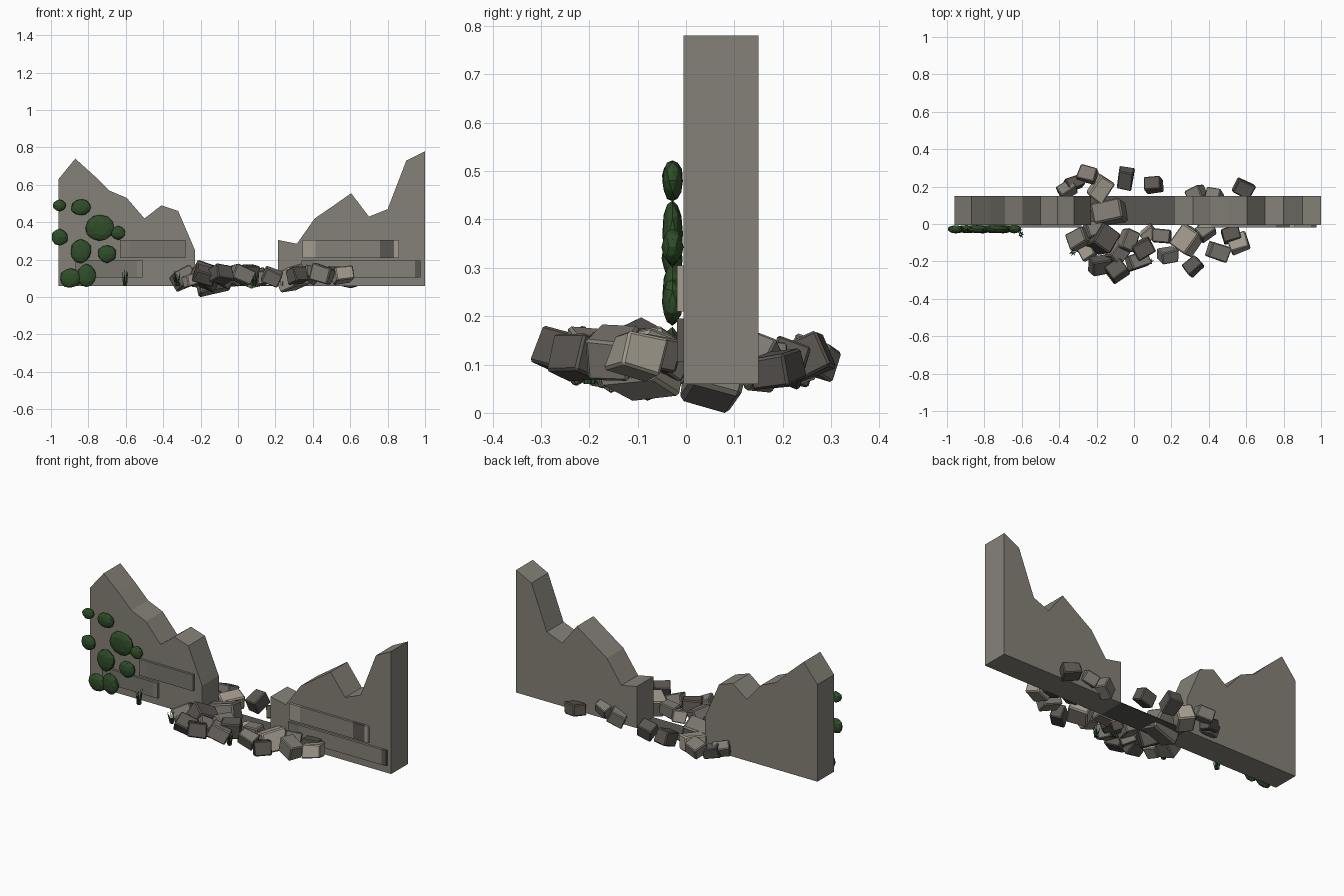
import bpy, bmesh, math, random
from mathutils import Matrix, Vector, Euler

if "Cube" in bpy.data.objects:
    bpy.data.objects.remove(bpy.data.objects["Cube"])

random.seed(7)


def material(name, rgb):
    m = bpy.data.materials.new(name)
    m.diffuse_color = (*rgb, 1)
    m.use_nodes = True
    m.node_tree.nodes["Principled BSDF"].inputs["Base Color"].default_value = m.diffuse_color
    return m


WALL = material("wall_grey", (0.235, 0.222, 0.188))
GAP = material("footing_grey", (0.10, 0.095, 0.085))
DARK = material("dark_stone", (0.105, 0.095, 0.085))
MID = material("mid_stone", (0.21, 0.195, 0.17))
LIGHT = material("pale_stone", (0.37, 0.335, 0.275))
PANEL = material("panel_grey", (0.19, 0.18, 0.155))
LEAF = material("leaf_green", (0.028, 0.075, 0.022))
GRASS = material("grass_green", (0.03, 0.085, 0.025))


def finish(name, bm, mat):
    bmesh.ops.recalc_face_normals(bm, faces=bm.faces)
    me = bpy.data.meshes.new(name)
    bm.to_mesh(me)
    bm.free()
    me.materials.append(mat)
    ob = bpy.data.objects.new(name, me)
    bpy.context.collection.objects.link(ob)
    return ob


def slab(name, profile, y0, y1, mat):
    """Extrude an x-z outline from y0 to y1."""
    bm = bmesh.new()
    f = bm.faces.new([bm.verts.new((x, y0, z)) for x, z in profile])
    ext = bmesh.ops.extrude_face_region(bm, geom=[f])
    moved = [v for v in ext["geom"] if isinstance(v, bmesh.types.BMVert)]
    bmesh.ops.translate(bm, verts=moved, vec=(0, y1 - y0, 0))
    return finish(name, bm, mat)


def plate(name, x0, x1, z0, z1, y0, y1, mat):
    return slab(name, [(x0, z0), (x1, z0), (x1, z1), (x0, z1)], y0, y1, mat)


# Broken wall halves with ragged tops, joined by a thin footing
BASE, FRONT, BACK = 0.06, -0.005, 0.15
slab("left_wall", [(-0.96, BASE), (-0.96, 0.63), (-0.87, 0.74), (-0.77, 0.65), (-0.69, 0.57),
                   (-0.595, 0.53), (-0.50, 0.42), (-0.41, 0.49), (-0.32, 0.46),
                   (-0.23, 0.25), (-0.23, BASE)], FRONT, BACK, WALL)
slab("right_wall", [(0.215, BASE), (0.215, 0.305), (0.315, 0.285), (0.41, 0.42), (0.505, 0.485),
                    (0.605, 0.555), (0.70, 0.43), (0.80, 0.47), (0.90, 0.73),
                    (1.0, 0.78), (1.0, BASE)], FRONT, BACK, WALL)
plate("gap_footing", -0.23, 0.215, BASE, BASE + 0.005, FRONT, BACK, GAP)

# Raised bands on the front, each with differently weathered sections
bands = {
    "upper_left": (0.21, 0.305, [(-0.63, -0.58, MID), (-0.58, -0.28, PANEL)]),
    "lower_left": (0.105, 0.195, [(-0.87, -0.54, PANEL), (-0.54, -0.51, WALL)]),
    "upper_right": (0.21, 0.305, [(0.345, 0.415, LIGHT), (0.415, 0.76, WALL),
                                  (0.76, 0.835, DARK), (0.835, 0.86, LIGHT)]),
    "lower_right": (0.105, 0.195, [(0.34, 0.41, PANEL), (0.41, 0.945, WALL), (0.945, 0.975, DARK)]),
}
for name, (z0, z1, sections) in bands.items():
    for i, (x0, x1, mat) in enumerate(sections):
        plate(f"{name}_band_{i}", x0, x1, z0, z1, -0.019, FRONT + 0.002, mat)


# Fallen stones: x, y, size, turn in degrees
def stone(name, x, y, size, turn, mat, floor=None):
    bm = bmesh.new()
    bmesh.ops.create_cube(bm, size=1)
    dims = Vector((1.1, random.uniform(0.75, 0.95), random.uniform(0.75, 0.95))) * size
    for v in bm.verts:
        v.co = Vector(a * b for a, b in zip(v.co, dims)) + Vector(
            random.uniform(-0.05, 0.05) * size for _ in range(3))
    bmesh.ops.bevel(bm, geom=bm.edges[:], offset=size * 0.06, segments=1, affect='EDGES')
    tilt = Euler((random.uniform(-0.5, 0.5), random.uniform(-0.45, 0.45), math.radians(turn)))
    bm.transform(Matrix.Translation((x, y, random.uniform(0.09, 0.125))) @ tilt.to_matrix().to_4x4())
    low = min(v.co.z for v in bm.verts)
    lift = (floor - low) if floor is not None else max(0, 0.025 - low)
    bmesh.ops.translate(bm, verts=bm.verts, vec=(0, 0, lift))
    finish(name, bm, mat)


stones = {
    DARK: [(-0.32, 0.22, 0.08, 20), (-0.045, 0.245, 0.09, 80), (0.105, 0.21, 0.085, 5),
           (0.585, 0.19, 0.09, -25), (-0.17, -0.08, 0.12, 60), (-0.18, -0.22, 0.10, 10),
           (-0.09, -0.25, 0.09, 35), (0.05, -0.13, 0.10, 30), (0.315, -0.225, 0.085, 40),
           (0.52, -0.06, 0.085, 15)],
    MID: [(-0.25, 0.265, 0.085, -15), (-0.36, 0.185, 0.085, 30), (0.33, 0.165, 0.085, 25),
          (0.43, 0.155, 0.075, -10), (-0.29, -0.08, 0.10, 30), (-0.03, -0.09, 0.10, 70),
          (0.15, -0.065, 0.09, -5), (0.45, -0.15, 0.095, -20), (0.385, -0.04, 0.085, 35),
          (0.18, -0.165, 0.085, 10), (-0.09, -0.16, 0.095, 50), (0.02, -0.195, 0.10, 20),
          (-0.21, -0.03, 0.09, 15)],
    LIGHT: [(-0.18, 0.19, 0.115, 55), (0.285, -0.085, 0.12, 55), (0.56, -0.10, 0.095, 20),
            (-0.25, -0.15, 0.075, 30), (0.08, -0.05, 0.07, 40)],
}
for mat, rows in stones.items():
    for i, (x, y, size, turn) in enumerate(rows):
        stone(f"{mat.name}_{i}", x, y, size, turn, mat)
stone("large_stone", -0.135, 0.06, 0.15, 10, MID, floor=0)

# Flattened ivy clumps on the left end: x, z, half width, half height
clumps = [(-0.955, 0.49, 0.038, 0.033), (-0.84, 0.48, 0.057, 0.046), (-0.953, 0.32, 0.047, 0.046),
          (-0.74, 0.37, 0.083, 0.073), (-0.64, 0.343, 0.04, 0.038), (-0.84, 0.245, 0.06, 0.068),
          (-0.70, 0.23, 0.054, 0.05), (-0.895, 0.10, 0.06, 0.055), (-0.81, 0.115, 0.055, 0.065)]
for i, (x, z, rx, rz) in enumerate(clumps):
    bm = bmesh.new()
    bmesh.ops.create_icosphere(bm, subdivisions=2, radius=1)
    for v in bm.verts:
        k = random.uniform(0.9, 1.0)
        v.co = (x + v.co.x * rx * k, -0.028 + v.co.y * 0.023 * k, z + v.co.z * rz * k)
    finish(f"ivy_clump_{i}", bm, LEAF)

# Grass tufts made of thin leaning blades
for i, (x, y) in enumerate([(-0.605, -0.055), (-0.325, -0.15), (0.085, -0.20), (0.02, -0.14), (0.24, -0.12)]):
    bm = bmesh.new()
    for k in range(7):
        a = k * math.tau / 7 + random.uniform(-0.3, 0.3)
        out = Vector((math.cos(a), math.sin(a), 0))
        root = Vector((x, y, BASE)) + out * 0.006
        tip = root + out * random.uniform(0.008, 0.022) + Vector((0, 0, random.uniform(0.05, 0.095)))
        ring = [bm.verts.new(root + Vector((math.cos(t), math.sin(t), 0)) * 0.006)
                for t in (a, a + math.tau / 3, a - math.tau / 3)]
        end = bm.verts.new(tip)
        bm.faces.new(ring)
        for j in range(3):
            bm.faces.new((ring[j], ring[(j + 1) % 3], end))
    finish(f"grass_tuft_{i}", bm, GRASS)
